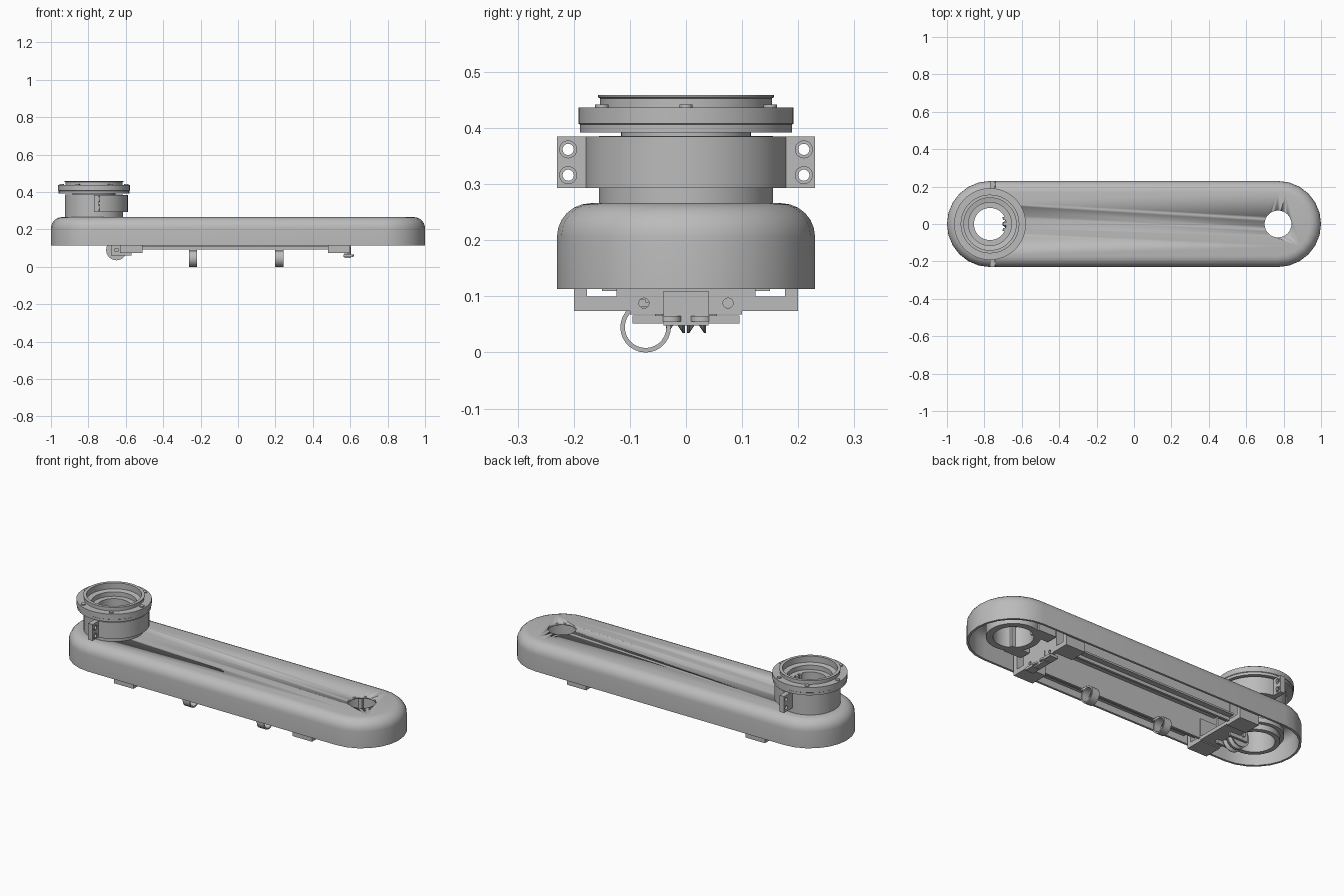
import bpy, bmesh, math
from mathutils import Matrix, Vector

cube = bpy.data.objects.get("Cube")
if cube:
    bpy.data.objects.remove(cube)

grey = bpy.data.materials.new("plain grey")
grey.use_nodes = True
grey.diffuse_color = (0.5, 0.5, 0.5, 1)
grey.node_tree.nodes["Principled BSDF"].inputs["Base Color"].default_value = (0.5, 0.5, 0.5, 1)

END = 0.77      # distance of both pivot centres from the middle
WIDE = 0.23     # half width of the arm


def finish(name, bm, smooth=True):
    bmesh.ops.recalc_face_normals(bm, faces=bm.faces)
    mesh = bpy.data.meshes.new(name)
    bm.to_mesh(mesh)
    bm.free()
    mesh.materials.append(grey)
    ob = bpy.data.objects.new(name, mesh)
    bpy.context.collection.objects.link(ob)
    if smooth:
        select(ob)
        bpy.ops.object.shade_smooth_by_angle(angle=math.radians(35))
    return ob


def select(ob):
    bpy.ops.object.select_all(action='DESELECT')
    ob.select_set(True)
    bpy.context.view_layer.objects.active = ob


def box(name, x, y, z):
    """Box given by its (low, high) range on each axis."""
    bm = bmesh.new()
    bmesh.ops.create_cube(bm, size=1)
    for v in bm.verts:
        v.co = Vector([lo + (c + 0.5) * (hi - lo) for c, (lo, hi) in zip(v.co, (x, y, z))])
    return finish(name, bm, False)


def lathe(name, profile, centre, axis='Z', start=0, sweep=360, steps=40):
    """Turn a closed (radius, height) profile round an axis."""
    bm = bmesh.new()
    full = sweep == 360
    rings = []
    for i in range(steps if full else steps + 1):
        a = math.radians(start + sweep * i / steps)
        rings.append([bm.verts.new((r * math.cos(a), r * math.sin(a), h)) for r, h in profile])
    n = len(profile)
    for i in range(steps):
        a, b = rings[i], rings[(i + 1) % len(rings)]
        for j in range(n):
            bm.faces.new((a[j], b[j], b[(j + 1) % n], a[(j + 1) % n]))
    if not full:
        bm.faces.new(rings[0])
        bm.faces.new(rings[-1])
    turn = {'Z': Matrix(), 'X': Matrix.Rotation(math.pi / 2, 4, 'Y'),
            'Y': Matrix.Rotation(-math.pi / 2, 4, 'X')}[axis]
    bm.transform(Matrix.Translation(centre) @ turn)
    return finish(name, bm)


def tube(name, inner, outer, low, high, centre, **kw):
    return lathe(name, [(outer, low), (outer, high), (inner, high), (inner, low)], centre, **kw)


def rod(name, radius, length, centre, axis='Z', steps=20):
    bm = bmesh.new()
    bmesh.ops.create_cone(bm, cap_ends=True, segments=steps, radius1=radius, radius2=radius, depth=length)
    if axis != 'Z':
        bm.transform(Matrix.Rotation(math.pi / 2, 4, 'Y' if axis == 'X' else 'X'))
    bm.transform(Matrix.Translation(centre))
    return finish(name, bm)


def cut(ob, cutter):
    mod = ob.modifiers.new("cut", 'BOOLEAN')
    mod.operation, mod.solver, mod.object = 'DIFFERENCE', 'EXACT', cutter
    select(ob)
    bpy.ops.object.modifier_apply(modifier=mod.name)
    bpy.data.objects.remove(cutter)


# Hollow arm shell, lofted from inset stadium outlines
def stadium(bm, inset, z, half=12):
    out = []
    for side in (1, -1):
        for i in range(half + 1):
            a = math.pi * (i / half - 0.5)
            out.append(bm.verts.new((side * (END + (WIDE - inset) * math.cos(a)),
                                     side * (WIDE - inset) * math.sin(a), z)))
    return out


def rounded(wall, top, radius, steps=6):
    return [(wall + radius * (1 - math.cos(t)), top - radius * (1 - math.sin(t)))
            for t in (math.pi / 2 * i / steps for i in range(steps + 1))]


bm = bmesh.new()
levels = rounded(0.012, 0.253, 0.05)[::-1] + [(0.012, 0.113), (0, 0.113)] + rounded(0, 0.266, 0.06)
loops = [stadium(bm, *lv) for lv in levels]
for a, b in zip(loops, loops[1:]):
    for j in range(len(a)):
        k = (j + 1) % len(a)
        bm.faces.new((a[j], a[k], b[k], b[j]))
bm.faces.new(loops[0])
bm.faces.new(loops[-1])
shell = finish("arm_shell", bm)
cut(shell, rod("end_hole_cutter", 0.072, 0.3, (END, 0, 0.25), steps=32))
cut(shell, rod("turret_hole_cutter", 0.12, 0.3, (-END, 0, 0.25), steps=32))

# Turret: neck, grooved flange, raised lip and stepped bore
pivot = (-END, 0, 0)
lathe("turret", [(0.155, 0.255), (0.155, 0.386), (0.116, 0.386), (0.116, 0.392),
                 (0.189, 0.392), (0.189, 0.406), (0.192, 0.408), (0.192, 0.437),
                 (0.153, 0.437), (0.153, 0.453), (0.157, 0.455), (0.157, 0.459),
                 (0.14, 0.459), (0.14, 0.425), (0.115, 0.42), (0.115, 0.395),
                 (0.086, 0.395), (0.086, 0.255)], pivot, steps=48)
for i in range(6):
    a = math.radians(60 * i)
    rod("flange_bolt", 0.012, 0.012, (-END + 0.173 * math.cos(a), 0.173 * math.sin(a), 0.436), steps=12)
for y in (-0.03, 0, 0.03):
    box("bore_tooth", (-0.7, -0.683), (y - 0.008, y + 0.008), (0.3, 0.395))

# Half clamp with a drilled ear on each side
tube("half_clamp", 0.15, 0.181, 0.293, 0.385, pivot, start=-90, sweep=180, steps=24)
for s in (-1, 1):
    ear = box("clamp_ear", (-0.77, -0.742), sorted((s * 0.155, s * 0.23)), (0.293, 0.385))
    for z in (0.316, 0.362):
        cut(ear, rod("ear_cutter", 0.01, 0.2, (-0.755, s * 0.21, z), 'X'))
        tube("ear_bush", 0.01, 0.016, 0, 0.004, (-0.742, s * 0.21, z), axis='X', steps=20)

# Bearing sockets under both pivots
tube("end_socket", 0.1, 0.135, 0.14, 0.256, (END, 0, 0))
tube("turret_socket", 0.1, 0.125, 0.12, 0.258, pivot)
tube("turret_socket_collar", 0.118, 0.145, 0.15, 0.175, pivot)
for s in (-1, 1):
    box("end_socket_block", (0.61, 0.72), sorted((s * 0.07, s * 0.135)), (0.14, 0.256))

# Long channel: walls, ceiling and edge flanges
box("channel_ceiling", (-0.6, 0.58), (-0.115, 0.115), (0.235, 0.253))
for s in (-1, 1):
    box("channel_wall", (-0.63, 0.6), sorted((s * 0.105, s * 0.118)), (0.092, 0.253))
    box("channel_flange", (-0.51, 0.48), sorted((s * 0.118, s * 0.15)), (0.11, 0.12))
    box("shell_rib", (-0.5, 0.5), sorted((s * 0.2, s * 0.22)), (0.15, 0.158))

# Cross brackets at both ends of the channel
for low, high in ((-0.63, -0.51), (0.48, 0.6)):
    for s in (-1, 1):
        box("bracket_arm", (low, high), sorted((s * 0.1, s * 0.2)), (0.074, 0.1))
        box("bracket_leg", (low, high), sorted((s * 0.176, s * 0.2)), (0.1, 0.2))
        box("bracket_root", (low, high), sorted((s * 0.1, s * 0.124)), (0.1, 0.2))
box("turret_end_bridge", (-0.63, -0.51), (-0.105, 0.105), (0.08, 0.1))

# End plate with two drilled holes, and the foot below it
plate = box("end_plate", (0.585, 0.602), (-0.1, 0.1), (0.068, 0.2))
for s in (-1, 1):
    cut(plate, rod("plate_cutter", 0.009, 0.1, (0.59, s * 0.075, 0.088), 'X'))
    box("foot_tab", (0.565, 0.615), sorted((s * 0.04, s * 0.095)), (0.052, 0.066))
    rod("foot_pad", 0.02, 0.01, (0.6, s * 0.028, 0.06), steps=16)
box("foot_block", (0.57, 0.605), (-0.04, 0.04), (0.048, 0.11))

# Two grooved pulleys on an axle between side cheeks
for s in (-1, 1):
    lathe("pulley", [(0.01, -0.017), (0.055, -0.017), (0.055, -0.013), (0.04, -0.003),
                     (0.04, 0.003), (0.055, 0.013), (0.055, 0.017), (0.01, 0.017)],
          (-0.65, s * 0.019, 0.09), axis='Y', steps=32)
    box("pulley_cheek", (-0.68, -0.57), sorted((s * 0.042, s * 0.055)), (0.06, 0.2))
rod("pulley_axle", 0.012, 0.13, (-0.65, 0, 0.09), 'Y')

# Cable hooks along the channel edge
for x in (-0.24, 0.22):
    tube("cable_hook", 0.037, 0.045, -0.022, 0.022, (x, -0.072, 0.045), axis='X', steps=28)
    box("hook_stem", (x - 0.022, x + 0.022), (-0.118, -0.072), (0.084, 0.094))
